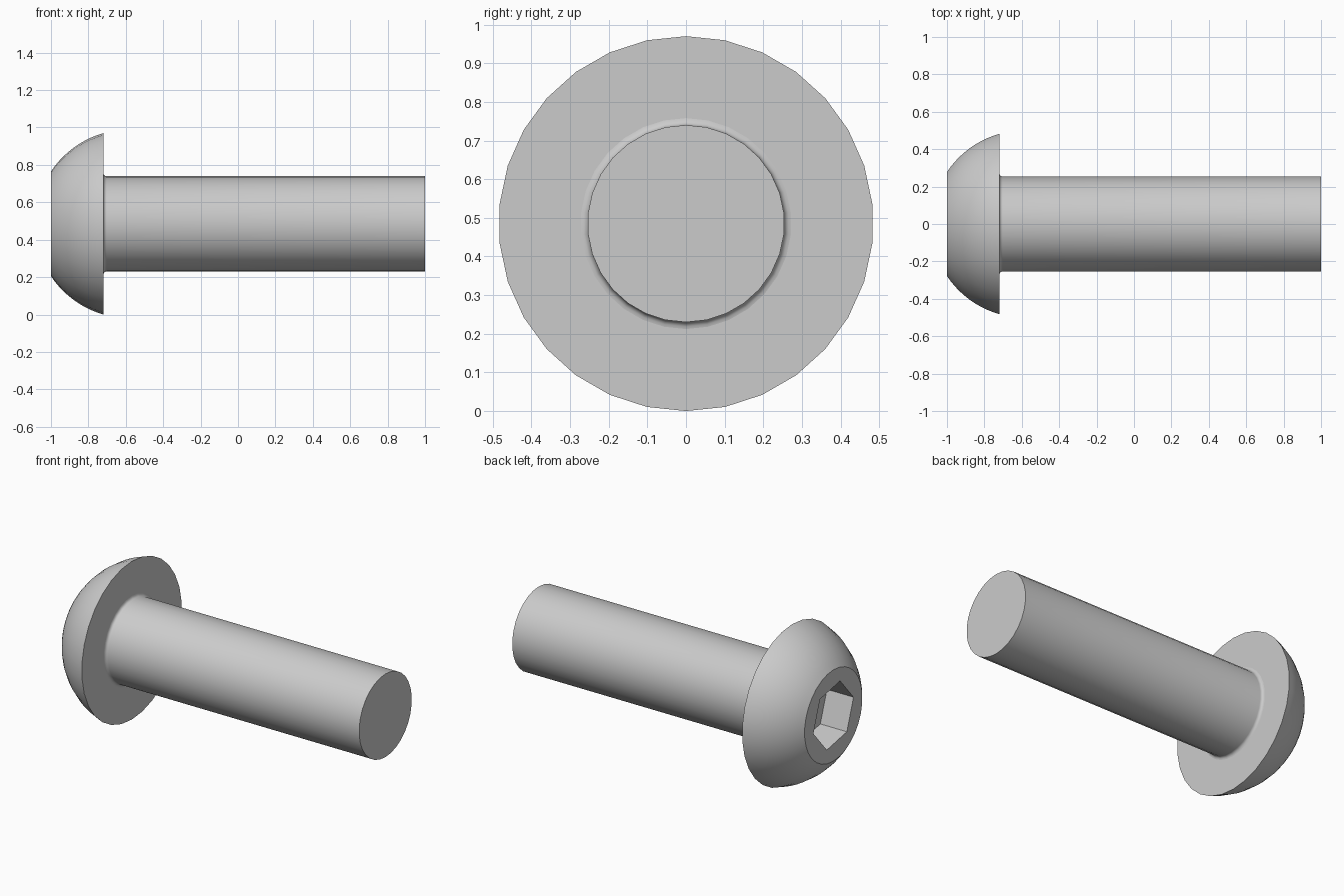
import bpy
import bmesh
from math import sin, cos, pi, radians, atan2, hypot

cube = bpy.data.objects.get("Cube")
if cube:
    bpy.data.objects.remove(cube, do_unlink=True)

HEAD_R, FACE_R, SHANK_R = 0.485, 0.28, 0.255
SEAT_X = -0.72           # underside of the head
SOCKET_R, SOCKET_DEPTH = 0.198, 0.18
AXIS_Z = HEAD_R

steel = bpy.data.materials.new("steel_grey")
steel.use_nodes = True
grey = (0.6, 0.6, 0.6, 1)
steel.diffuse_color = grey
steel.node_tree.nodes["Principled BSDF"].inputs["Base Color"].default_value = grey


def lathe(name, profile, sides, turn=0.0):
    """Closed solid turned about the x axis from (x, radius) points."""
    bm = bmesh.new()
    angles = [turn + 2 * pi * i / sides for i in range(sides)]
    rings = [[bm.verts.new((x, r * sin(a), AXIS_Z + r * cos(a))) for a in angles]
             for x, r in profile]
    for a, b in zip(rings, rings[1:]):
        for i in range(sides):
            j = (i + 1) % sides
            bm.faces.new((a[i], a[j], b[j], b[i]))
    bm.faces.new(rings[0])
    bm.faces.new(rings[-1])
    bmesh.ops.recalc_face_normals(bm, faces=bm.faces)
    mesh = bpy.data.meshes.new(name)
    bm.to_mesh(mesh)
    bm.free()
    mesh.materials.append(steel)
    obj = bpy.data.objects.new(name, mesh)
    bpy.context.collection.objects.link(obj)
    return obj


# Domed head: arc of a sphere centred on the axis
centre = ((SEAT_X**2 + HEAD_R**2) - (1 + FACE_R**2)) / (2 * (SEAT_X + 1))
dome_r = hypot(SEAT_X - centre, HEAD_R)
start = atan2(FACE_R, -1 - centre)
end = atan2(HEAD_R, SEAT_X - centre)
steps = 10
profile = []
for i in range(steps + 1):
    t = start + (end - start) * i / steps
    profile.append((centre + dome_r * cos(t), dome_r * sin(t)))

# Small fillet under the head, then the straight shank
fillet = 0.018
for i in range(5):
    t = pi / 2 * i / 4
    profile.append((SEAT_X + fillet * (1 - cos(t)),
                    SHANK_R + fillet * (1 - sin(t))))
profile.append((1, SHANK_R))
bolt = lathe("bolt", profile, 30)

# Hexagonal drive socket
cutter = lathe("socket_cutter", [(-1.1, SOCKET_R), (-1 + SOCKET_DEPTH, SOCKET_R)],
               6, radians(-19))
cutter.hide_render = True
cut = bolt.modifiers.new("socket", "BOOLEAN")
cut.operation = "DIFFERENCE"
cut.solver = "EXACT"
cut.object = cutter

bpy.ops.object.select_all(action="DESELECT")
bpy.context.view_layer.objects.active = bolt
bolt.select_set(True)
bpy.ops.object.modifier_apply(modifier=cut.name)
bpy.data.objects.remove(cutter, do_unlink=True)

# Smooth turned surfaces, flat end faces
bpy.ops.object.shade_smooth_by_angle(angle=radians(30))
for face in bolt.data.polygons:
    if abs(face.normal.x) > 0.999:
        face.use_smooth = False
